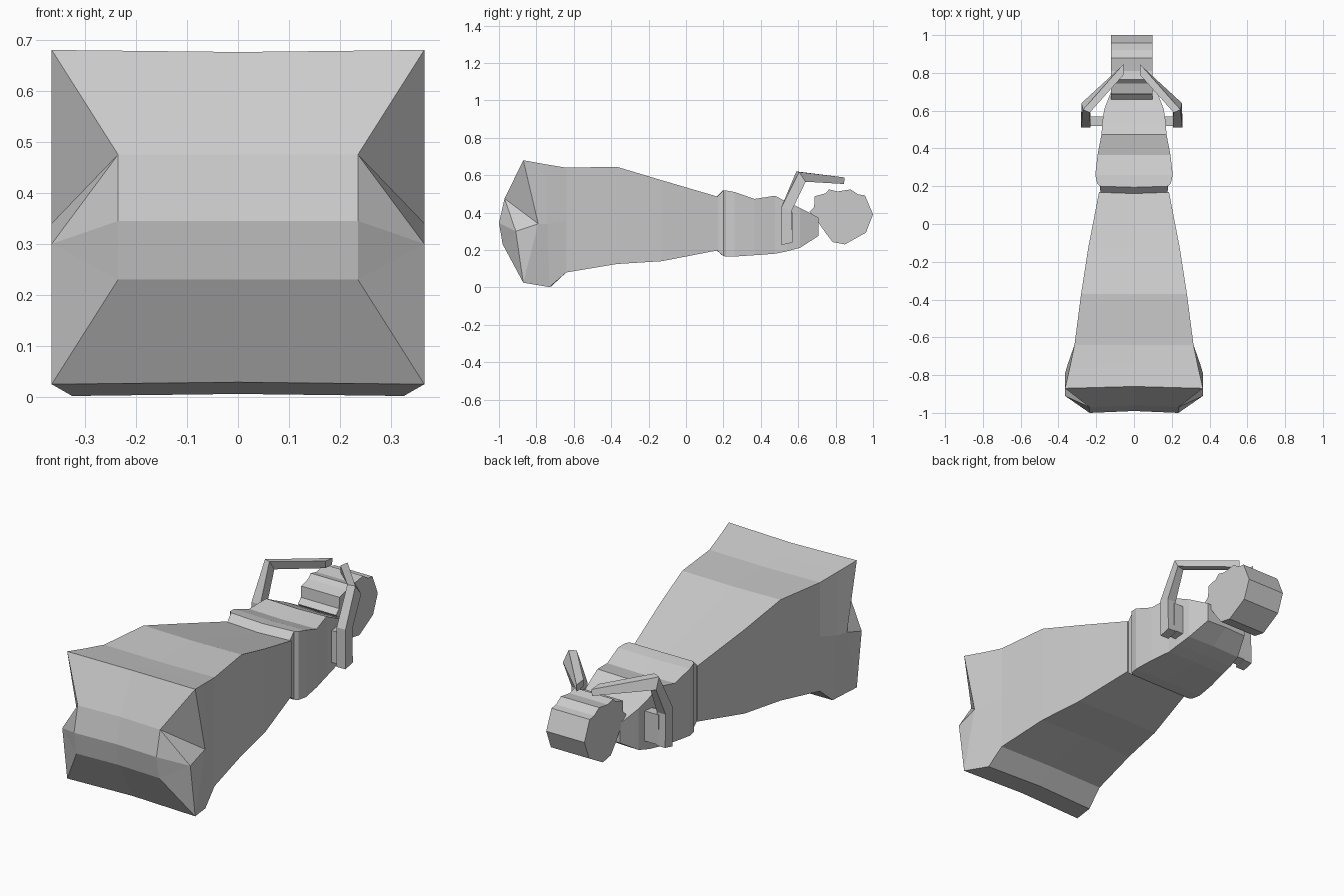
import bpy, bmesh

if "Cube" in bpy.data.objects:
    bpy.data.objects.remove(bpy.data.objects["Cube"])

CX = -0.012  # the roller and its brackets sit slightly off centre


def finish(name, bm):
    bmesh.ops.recalc_face_normals(bm, faces=bm.faces)
    me = bpy.data.meshes.new(name)
    bm.to_mesh(me)
    bm.free()
    ob = bpy.data.objects.new(name, me)
    bpy.context.collection.objects.link(ob)
    return ob


def add_loft(bm, rings, start=True, end=True):
    vs = [[bm.verts.new(p) for p in r] for r in rings]
    n = len(vs[0])
    for a, b in zip(vs, vs[1:]):
        for i in range(n):
            j = (i + 1) % n
            bm.faces.new((a[i], a[j], b[j], b[i]))
    if start:
        bm.faces.new(vs[0])
    if end:
        bm.faces.new(vs[-1])
    return vs


def ring(yt, ym, yb, wt, wm, wb, zt, zm, zb, bow=0.01):
    # boxy section with slightly bowed top and bottom
    return [(-wt, yt, zt), (0, yt + bow, zt - 0.004), (wt, yt, zt), (wm, ym, zm),
            (wb, yb, zb), (0, yb + bow, zb + 0.004), (-wb, yb, zb), (-wm, ym, zm)]


def simple_ring(y, w, zt, zb, bow=0.0):
    return ring(y, y, y, w, w, w, zt, (zt + zb) / 2, zb, bow)


# flared main body with a protruding, notched front
bm = bmesh.new()
body = add_loft(bm, [
    ring(-.87, -.79, -.87, .365, .365, .365, .68, .34, .025),
    ring(-.76, -.74, -.73, .34, .35, .325, .66, .34, .002),
    simple_ring(-.64, .315, .64, .08),
    simple_ring(-.37, .28, .645, .125),
    simple_ring(-.13, .243, .573, .14),
    simple_ring(.17, .185, .485, .198, -.008),
], start=False)
TL, TM, TR, MR, BR, BM, BL, ML = body[0]
rows = [(-.97, .475), (-1.0, .345), (-.98, .23)]
cols = {s: [bm.verts.new((s * .235, y + (0 if s else .01), z)) for y, z in rows]
        for s in (-1, 0, 1)}
for s, T, M, B in ((1, TR, MR, BR), (-1, TL, ML, BL)):
    side = [T] + cols[s] + [B]
    mid = [TM] + cols[0] + [BM]
    for i in range(4):
        bm.faces.new((side[i], side[i + 1], mid[i + 1], mid[i]))
    tip = bm.verts.new((s * .365, -.91, .30))
    n1, n2, n3 = cols[s]
    for f in ((T, M, n1), (M, tip, n1), (tip, n2, n1), (tip, n3, n2),
              (tip, B, n3), (M, B, tip)):
        bm.faces.new(f)
finish("main_body", bm)

# collar and tapering neck
bm = bmesh.new()
add_loft(bm, [
    simple_ring(.165, .178, .483, .198, -.006),
    simple_ring(.20, .18, .52, .168, -.006),
    simple_ring(.215, .195, .518, .165, -.006),
    simple_ring(.26, .205, .51, .165),
    simple_ring(.366, .193, .473, .172),
    simple_ring(.475, .172, .49, .18),
    simple_ring(.54, .168, .457, .193),
    simple_ring(.61, .157, .425, .212),
    simple_ring(.708, .118, .374, .275),
])
finish("collar_neck", bm)

# notched roller at the rear
prof = [(.66, .405), (.685, .43), (.688, .487), (.745, .503), (.765, .524),
        (.81, .513), (.88, .524), (.92, .497), (.957, .492), (1.0, .39),
        (.962, .293), (.85, .23), (.785, .242), (.747, .29), (.71, .345)]
bm = bmesh.new()
add_loft(bm, [[(CX + x, y, z) for y, z in prof] for x in (-.109, .109)])
finish("rear_roller", bm)

# bent brackets with pegs joining them to the neck
for s, label in ((1, "right"), (-1, "left")):
    bm = bmesh.new()
    rings = [
        [(.218, .51, .226), (.268, .51, .226), (.268, .57, .24), (.218, .57, .24)],
        [(.218, .51, .43), (.268, .51, .43), (.268, .565, .41), (.218, .565, .41)],
        [(.222, .59, .62), (.258, .605, .617), (.266, .64, .565), (.222, .63, .565)],
        [(.043, .79, .594), (.043, .848, .588), (.043, .845, .553), (.043, .79, .558)],
    ]
    add_loft(bm, [[(CX + s * x, y, z) for x, y, z in r] for r in rings])
    finish(label + "_bracket", bm)
    bm = bmesh.new()
    add_loft(bm, [[(CX + s * x, .52, .235), (CX + s * x, .57, .245),
                   (CX + s * x, .57, .40), (CX + s * x, .52, .40)] for x in (.14, .23)])
    finish(label + "_peg", bm)
